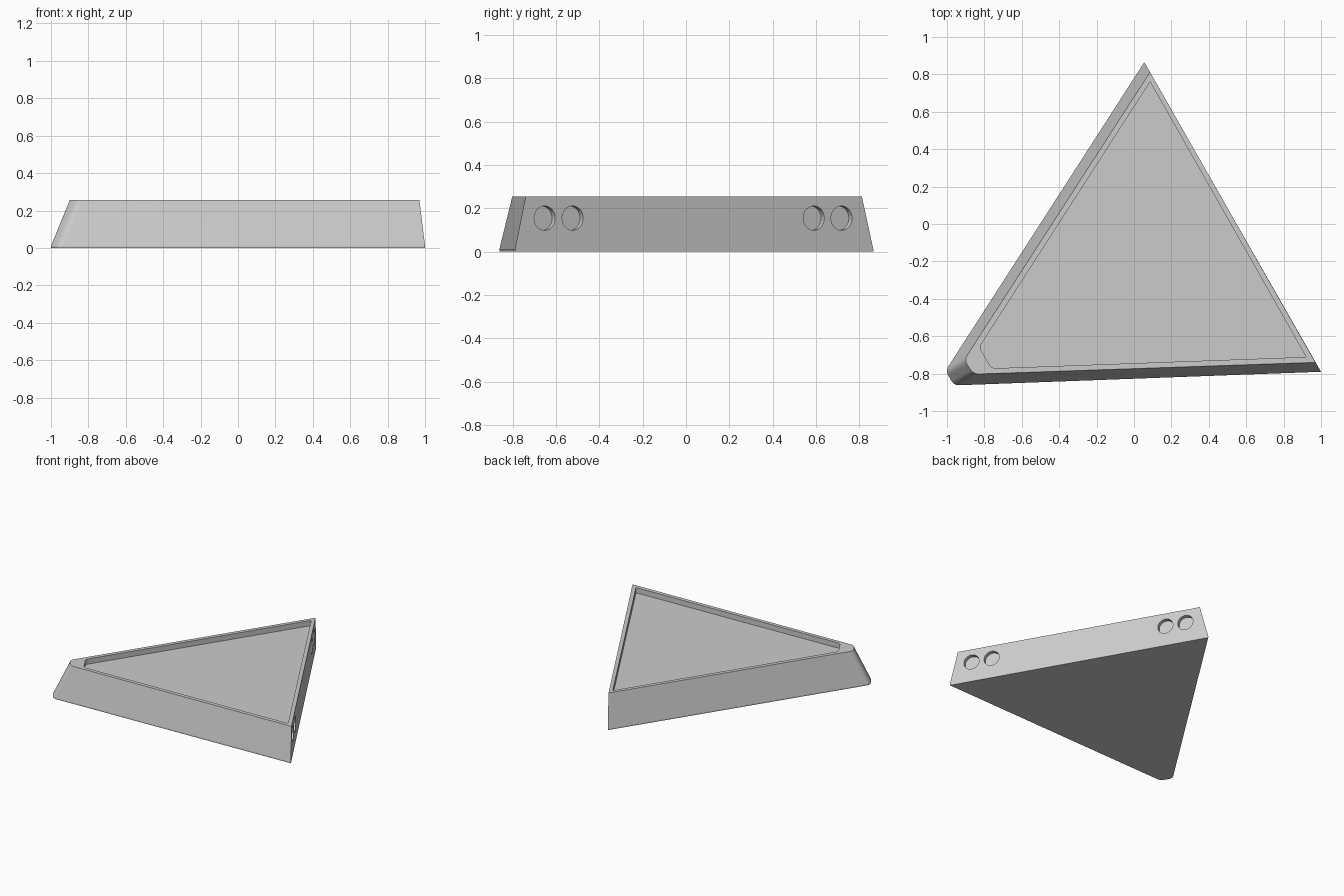
import bpy, bmesh, math
from mathutils import Vector

cube = bpy.data.objects.get("Cube")
if cube:
    bpy.data.objects.remove(cube, do_unlink=True)

HEIGHT = 0.255
LIP = 0.01
RECESS = 0.04

grey = bpy.data.materials.new("plain grey")
grey.use_nodes = True
grey.diffuse_color = (0.6, 0.6, 0.6, 1)
grey.node_tree.nodes["Principled BSDF"].inputs["Base Color"].default_value = (0.6, 0.6, 0.6, 1)


def rounded(prev, corner, nxt, reach, steps=8):
    """Points of a soft curve replacing one corner."""
    a = corner + (prev - corner).normalized() * reach
    b = corner + (nxt - corner).normalized() * reach
    ts = [i / steps for i in range(steps + 1)]
    return [a * (1 - t) ** 2 + corner * 2 * t * (1 - t) + b * t * t for t in ts]


def outline(back, left, front, right, reach):
    """Triangle whose left tip is cut off and softened."""
    p = [Vector(c) for c in (back, left, front, right)]
    return [p[0], *rounded(p[0], p[1], p[2], reach),
            *rounded(p[1], p[2], p[3], reach), p[3]]


foot = outline((0.055, 0.865), (-1.008, -0.785), (-0.962, -0.863), (1.0, -0.79), 0.03)
rim = outline((0.086, 0.812), (-0.908, -0.727), (-0.857, -0.803), (0.97, -0.74), 0.03)
well = outline((0.086, 0.76), (-0.827, -0.658), (-0.762, -0.772), (0.92, -0.711), 0.025)

# Tapered body with a shallow recess in its top
bm = bmesh.new()
levels = [(foot, 0), (foot, LIP), (rim, HEIGHT), (well, HEIGHT), (well, HEIGHT - RECESS)]
rings = [[bm.verts.new((p.x, p.y, z)) for p in pts] for pts, z in levels]
n = len(foot)
for low, high in zip(rings, rings[1:]):
    for i in range(n):
        j = (i + 1) % n
        bm.faces.new((low[i], low[j], high[j], high[i]))
bm.faces.new(rings[0])
bm.faces.new(rings[-1])
bmesh.ops.recalc_face_normals(bm, faces=bm.faces)
for ring in rings:
    for i in range(n):
        bm.edges.get((ring[i], ring[(i + 1) % n])).smooth = False
mesh = bpy.data.meshes.new("tray_body")
bm.to_mesh(mesh)
bm.free()
mesh.materials.append(grey)
body = bpy.data.objects.new("tray_body", mesh)
bpy.context.collection.objects.link(body)
bpy.context.view_layer.objects.active = body

# Four round sockets in the upright wall
start, end = foot[0], foot[-1]
along = (end - start).normalized()
outward = Vector((-along.y, along.x, 0))
for y in (-0.652, -0.523, 0.59, 0.718):
    spot = start + along * ((y - start.y) / along.y)
    bpy.ops.mesh.primitive_cylinder_add(
        vertices=32, radius=0.056, depth=0.06,
        location=Vector((spot.x, spot.y, 0.155)),
        rotation=outward.to_track_quat('Z', 'Y').to_euler())
    cutter = bpy.context.object
    cutter.name = "socket_cutter"
    cutter.hide_render = True
    cutter.data.materials.append(grey)
    bpy.context.view_layer.objects.active = body
    mod = body.modifiers.new("socket", 'BOOLEAN')
    mod.operation = 'DIFFERENCE'
    mod.solver = 'EXACT'
    mod.object = cutter
    bpy.ops.object.modifier_apply(modifier=mod.name)
    bpy.data.objects.remove(cutter, do_unlink=True)

# Soft shading only on the curved tip and socket walls
bpy.ops.object.select_all(action='DESELECT')
body.select_set(True)
bpy.context.view_layer.objects.active = body
bpy.ops.object.shade_smooth_by_angle(angle=math.radians(30))
